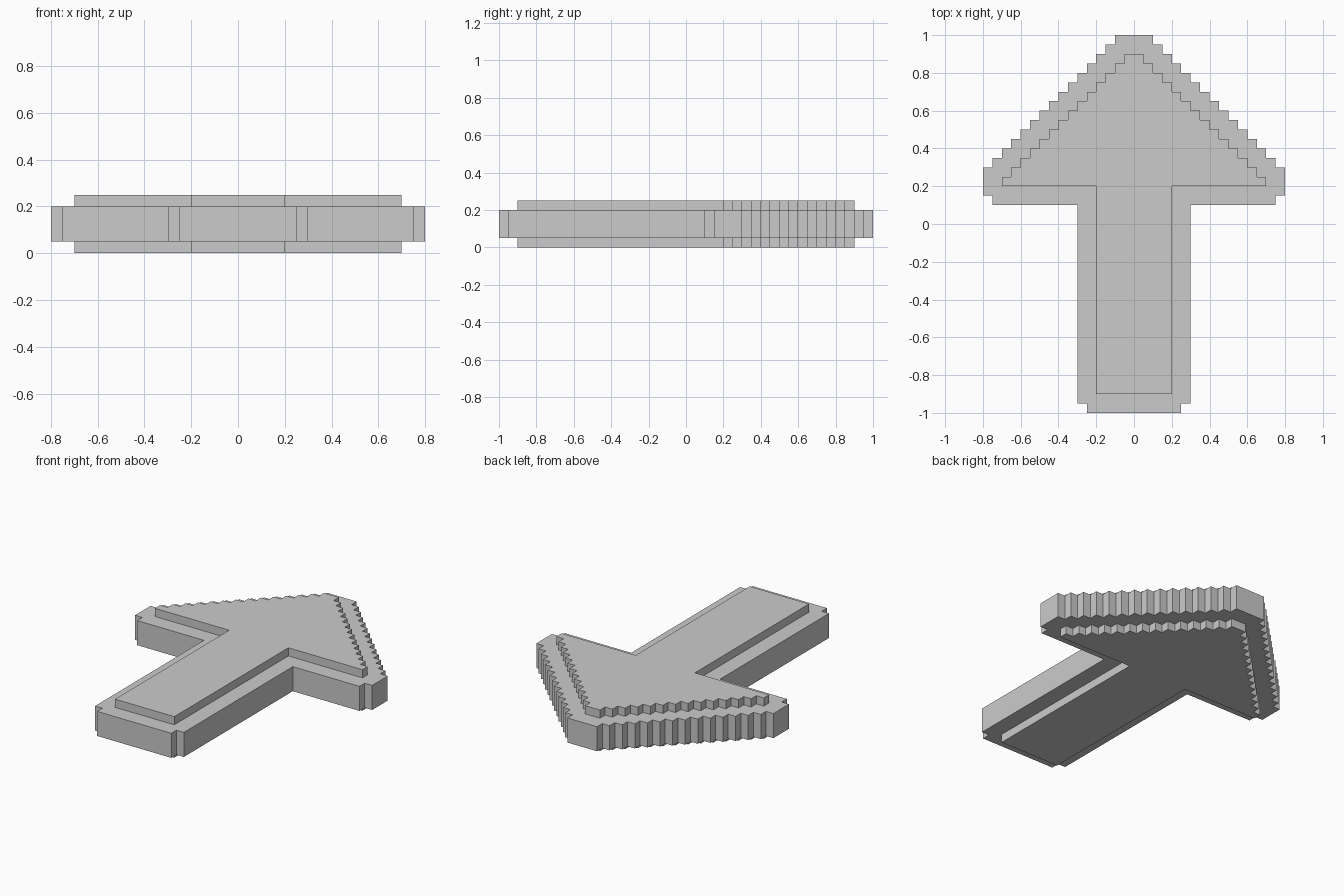
import bpy, bmesh

if "Cube" in bpy.data.objects:
    bpy.data.objects.remove(bpy.data.objects["Cube"])

S = 0.05  # step size of the jagged outline


def prism(name, half, z0, z1):
    """Extrude a mirrored outline given by its right half, listed bottom to top."""
    outline = half + [(-x, y) for x, y in reversed(half)]
    bm = bmesh.new()
    face = bm.faces.new([bm.verts.new((x, y, z0)) for x, y in outline])
    ext = bmesh.ops.extrude_face_region(bm, geom=[face])
    top = [v for v in ext["geom"] if isinstance(v, bmesh.types.BMVert)]
    bmesh.ops.translate(bm, verts=top, vec=(0, 0, z1 - z0))
    bmesh.ops.recalc_face_normals(bm, faces=bm.faces[:])
    mesh = bpy.data.meshes.new(name)
    bm.to_mesh(mesh)
    bm.free()
    obj = bpy.data.objects.new(name, mesh)
    bpy.context.collection.objects.link(obj)
    return obj


def stairs(x, y, count):
    """Staircase climbing inward from (x, y): one step up, one step in."""
    pts = []
    for i in range(count):
        pts += [(x - i * S, y + i * S), (x - i * S, y + (i + 1) * S)]
    return pts


# Raised arrow, standing proud of the border above and below
core = [(0.2, -0.9), (0.2, 0.2)] + stairs(0.7, 0.2, 14)
prism("raised_arrow", core, 0.0, 0.25)

# Wider border slab with notched corners
border = [(0.25, -1.0), (0.25, -0.95), (0.3, -0.95), (0.3, 0.1),
          (0.75, 0.1), (0.75, 0.15), (0.8, 0.15), (0.8, 0.3)]
border += stairs(0.75, 0.3, 14)
prism("arrow_border", border, 0.05, 0.2)
